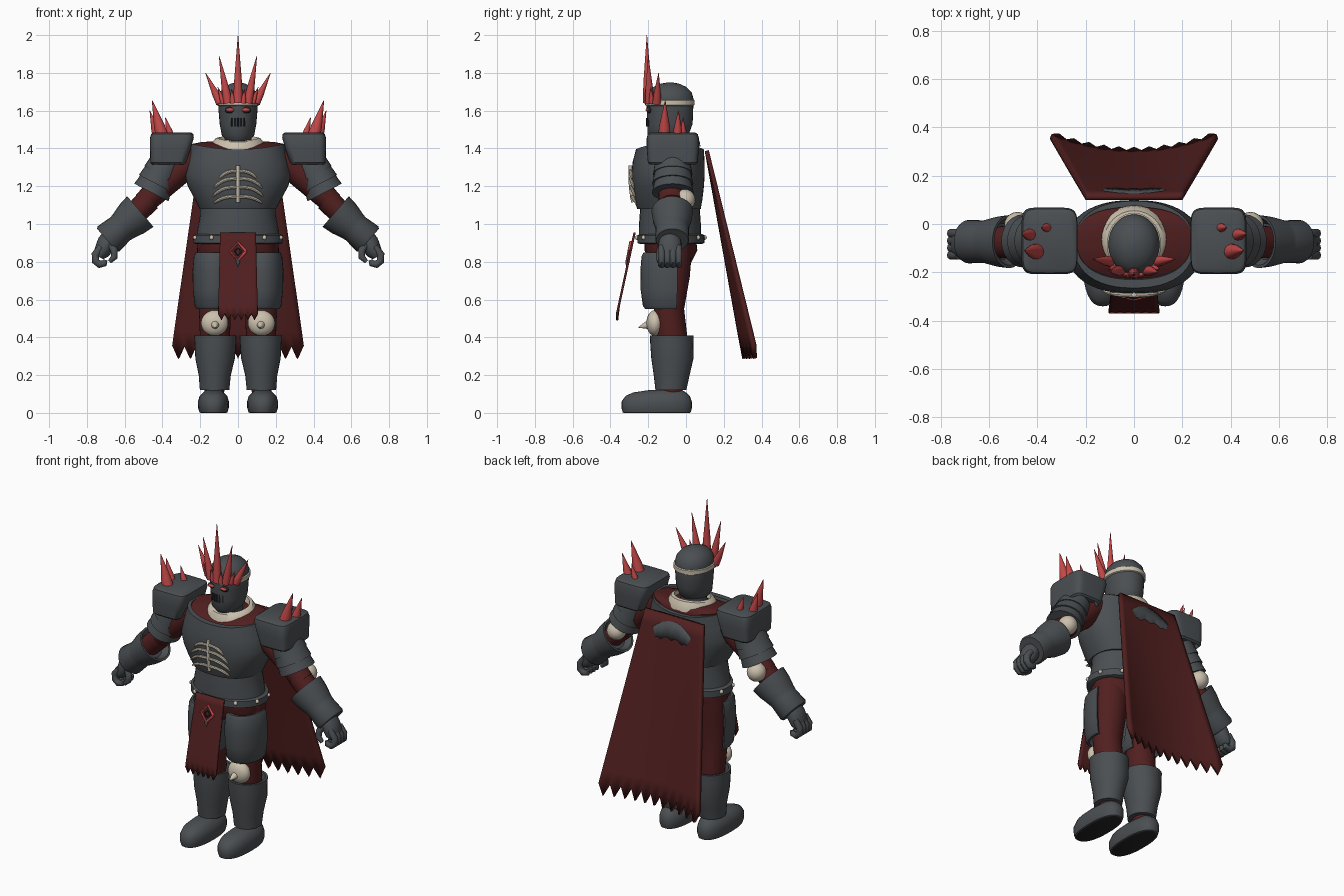
import bpy, bmesh, math
from mathutils import Vector, Matrix

old = bpy.data.objects.get("Cube")
if old:
    bpy.data.objects.remove(old, do_unlink=True)


def material(name, r, g, b):
    m = bpy.data.materials.new(name)
    m.use_nodes = True
    m.diffuse_color = (r, g, b, 1)
    for n in m.node_tree.nodes:
        if n.type == 'BSDF_PRINCIPLED':
            n.inputs["Base Color"].default_value = (r, g, b, 1)
            n.inputs["Roughness"].default_value = 0.7
    return m


STEEL = material("grey steel", .07, .078, .085)
CLOTH = material("dark red cloth", .085, .014, .014)
CRYSTAL = material("red crystal", .55, .065, .065)
BONE = material("pale bone", .60, .53, .42)
DARK = material("near black", .018, .018, .02)
made = []


def finish(name, bm, mat, mirror=False):
    bmesh.ops.recalc_face_normals(bm, faces=bm.faces)
    me = bpy.data.meshes.new(name)
    bm.to_mesh(me)
    bm.free()
    me.materials.append(mat)
    ob = bpy.data.objects.new(name, me)
    bpy.context.collection.objects.link(ob)
    if mirror:
        ob.modifiers.new("mirror", 'MIRROR').use_mirror_merge = False
    made.append(ob)
    return ob


def skin(name, rings, mat, mirror=False):
    """Join a stack of closed rings and cap both ends."""
    bm = bmesh.new()
    vs = [[bm.verts.new(p) for p in ring] for ring in rings]
    n = len(vs[0])
    for a, b in zip(vs, vs[1:]):
        for i in range(n):
            j = (i + 1) % n
            bm.faces.new((a[i], a[j], b[j], b[i]))
    bm.faces.new(vs[0])
    bm.faces.new(vs[-1])
    return finish(name, bm, mat, mirror)


def oval(cx, cy, z, rx, ry, power=2, n=32):
    ring = []
    for i in range(n):
        c, s = math.cos(math.tau * i / n), math.sin(math.tau * i / n)
        ring.append(Vector((cx + math.copysign(abs(c) ** (2 / power), c) * rx,
                            cy + math.copysign(abs(s) ** (2 / power), s) * ry, z)))
    return ring


def loft(name, rows, mat, mirror=False, power=2, n=32):
    """Rows are (x, y, z, radius x, radius y)."""
    return skin(name, [oval(*r, power=power, n=n) for r in rows], mat, mirror)


def tube(name, pts, radii, mat, mirror=False, n=12, axis=None):
    """Round section along a path; radii are numbers or (across, depth)."""
    pts = [Vector(p) for p in pts]
    rings = []
    for k, p in enumerate(pts):
        d = axis or pts[min(k + 1, len(pts) - 1)] - pts[max(k - 1, 0)]
        d = d.normalized()
        ref = Vector((1, 0, 0)) if abs(d.y) > .9 else Vector((0, 1, 0))
        v = (ref - d * ref.dot(d)).normalized()
        u = v.cross(d)
        r = radii[k] if isinstance(radii, (list, tuple)) else radii
        ru, rv = r if isinstance(r, tuple) else (r, r)
        rings.append([p + u * ru * math.cos(math.tau * i / n) + v * rv * math.sin(math.tau * i / n)
                      for i in range(n)])
    return skin(name, rings, mat, mirror)


def limb(name, a, b, rows, mat, n=24):
    """Mirrored straight piece; rows are (fraction along, across, depth)."""
    a, b = Vector(a), Vector(b)
    return tube(name, [a.lerp(b, r[0]) for r in rows], [(r[1], r[2]) for r in rows],
                mat, True, n, b - a)


def spike(name, base, tip, r, mat=CRYSTAL, mirror=True):
    mid = Vector(base).lerp(Vector(tip), .3)
    return tube(name, [base, mid, tip], [r, r * .85, .001], mat, mirror, 14)


def ball(name, c, r, mat, mirror=False):
    bm = bmesh.new()
    bmesh.ops.create_uvsphere(bm, u_segments=20, v_segments=12, radius=1,
                              matrix=Matrix.Translation(c) @ Matrix.Diagonal((*r, 1)))
    return finish(name, bm, mat, mirror)


def sheet(name, f, nu, nv, thick, mat):
    """Cloth from f(u, v, column), u in -1..1 and v in 0..1."""
    bm = bmesh.new()
    g = [[bm.verts.new(f(2 * i / nu - 1, j / nv, i)) for i in range(nu + 1)] for j in range(nv + 1)]
    for j in range(nv):
        for i in range(nu):
            bm.faces.new((g[j][i], g[j][i + 1], g[j + 1][i + 1], g[j + 1][i]))
    ob = finish(name, bm, mat)
    mod = ob.modifiers.new("thickness", 'SOLIDIFY')
    mod.thickness, mod.offset = thick, 0
    return ob


def shape_neckline(ob, side_rise, tilt):
    """Raise the top towards the shoulders and tip it down at the front."""
    for v in ob.data.vertices:
        if v.co.z > 1.38:
            v.co.z += side_rise * v.co.x ** 2 + tilt * (v.co.y + .065)


# Torso: tunic, chest plate, waist plate, belt
tunic = loft("tunic", [(0, -.08, .78, .17, .1), (0, -.08, .86, .21, .14), (0, -.085, .95, .19, .135),
                       (0, -.085, 1.12, .17, .13), (0, -.085, 1.25, .22, .15), (0, -.085, 1.33, .24, .155),
                       (0, -.08, 1.392, .245, .15), (0, -.07, 1.41, .2, .13), (0, -.065, 1.425, .13, .1)],
             CLOTH, power=2.5)
shape_neckline(tunic, .5, .12)
chest = loft("chest_plate", [(0, -.09, 1.12, .18, .14), (0, -.09, 1.08, .19, .155), (0, -.09, 1.08, .203, .168),
                             (0, -.095, 1.13, .228, .182), (0, -.095, 1.2, .266, .19),
                             (0, -.095, 1.26, .282, .194), (0, -.092, 1.33, .268, .19),
                             (0, -.085, 1.395, .248, .18), (0, -.08, 1.395, .236, .15),
                             (0, -.08, 1.35, .22, .14)], STEEL, power=2.3, n=48)
shape_neckline(chest, .5, 0)
loft("waist_plate", [(0, -.085, .9, .225, .165), (0, -.085, .98, .213, .165), (0, -.085, 1.05, .2, .16),
                     (0, -.085, 1.12, .2, .155)], STEEL)
loft("belt", [(0, -.08, .895, .225, .165), (0, -.08, .9, .238, .178), (0, -.08, .94, .238, .178),
              (0, -.08, .947, .222, .165)], STEEL)
for k in range(10):
    t = math.tau * (k + .5) / 10
    ball("belt_stud", (.238 * math.cos(t), -.08 + .178 * math.sin(t), .928), (.012,) * 3, BONE)
collar = loft("neck_collar", [(0, -.065, 1.392, .148, .142), (0, -.065, 1.42, .143, .137),
                              (0, -.065, 1.45, .122, .12), (0, -.065, 1.455, .105, .1),
                              (0, -.065, 1.42, .1, .09)], BONE)
shape_neckline(collar, 0, .13)
loft("neck", [(0, -.075, 1.4, .075, .075), (0, -.08, 1.5, .07, .075)], STEEL)


# Rib ornament on the chest
def chest_front(x, z):
    ry = .196 - .7 * (z - 1.26) ** 2
    return Vector((x, -.099 - ry * (1 - (x / .28) ** 2.3) ** (1 / 2.3), z))


tube("rib_spine", [chest_front(0, 1.115 + .195 * i / 6) for i in range(7)], .01, BONE)
for top, wide, drop in ((1.28, .1, .04), (1.24, .128, .05), (1.195, .134, .05), (1.145, .128, .035)):
    tube("rib_pair", [chest_front(wide * i / 8, top - drop * (i / 8) ** 3) for i in range(9)],
         [.0095] * 7 + [.008, .004], BONE, True, 8)

# Helmet, face and crown
loft("helmet", [(0, -.1, 1.44, .06, .08), (0, -.095, 1.47, .086, .108), (0, -.085, 1.53, .097, .12),
                (0, -.085, 1.6, .103, .123), (0, -.085, 1.66, .106, .125), (0, -.085, 1.695, .098, .116),
                (0, -.085, 1.725, .074, .088), (0, -.085, 1.743, .04, .048), (0, -.085, 1.75, .008, .01)], STEEL)
loft("head_band", [(0, -.085, 1.625, .104, .122), (0, -.085, 1.63, .112, .131), (0, -.085, 1.655, .112, .131),
                   (0, -.085, 1.662, .1, .12)], BONE)
ball("eye_socket", (.041, -.194, 1.603), (.029, .014, .017), DARK, True)
ball("eye", (.041, -.2, 1.604), (.022, .014, .01), CRYSTAL, True)
for k in range(5):
    x = (k - 2) * .017
    y = -.086 - .121 * math.sqrt(1 - (x / .098) ** 2)
    tube("visor_slot", [(x, y + .001, 1.515), (x, y, 1.562)], (.005, .004), DARK, n=4)
spike("crown_spike_centre", (0, -.204, 1.64), (0, -.207, 2.0), .025, mirror=False)
spike("crown_spike_inner", (.052, -.192, 1.64), (.1, -.2, 1.89), .024)
spike("crown_spike_outer", (.094, -.155, 1.64), (.172, -.145, 1.8), .023)
spike("crown_spike_small", (.027, -.208, 1.64), (.035, -.215, 1.715), .015)
spike("crown_spike_low", (.077, -.181, 1.64), (.107, -.187, 1.725), .015)

# Shoulders with spikes and overlapping arm plates
loft("shoulder_pad", [(.37, -.07, 1.34, .075, .11), (.37, -.07, 1.315, .085, .122), (.369, -.07, 1.325, .095, .132),
                      (.358, -.07, 1.4, .108, .138), (.35, -.07, 1.455, .116, .138),
                      (.348, -.07, 1.476, .112, .132), (.348, -.07, 1.485, .098, .118)], STEEL, True, 6, 48)
spike("shoulder_spike_large", (.4, -.115, 1.46), (.455, -.11, 1.655), .034)
spike("shoulder_spike_medium", (.425, -.045, 1.46), (.467, -.04, 1.6), .026)
spike("shoulder_spike_small", (.355, -.015, 1.46), (.385, -.015, 1.565), .02)
limb("upper_arm", (.22, -.075, 1.37), (.5, -.075, 1.11),
     [(0, .066, .078), (.3, .077, .088), (.7, .068, .075), (1, .06, .065)], CLOTH)
for t0, t1, r in ((.1, .5, .097), (.42, .76, .101), (.68, 1, .102)):
    limb("arm_plate", (.36, -.07, 1.36), (.459, -.07, 1.167),
         [(t0, r * .75, r * .8), (t0 + .03, r * .9, r * .95), (t1, r, r * 1.08), (t1, r * .85, r)], STEEL)

# Elbows, forearms, gauntlets and hands
ball("elbow_guard", (.482, -.006, 1.128), (.056, .056, .056), BONE, True)
limb("forearm", (.47, -.075, 1.13), (.66, -.075, .94), [(0, .065, .07), (1, .055, .06)], CLOTH)
limb("gauntlet", (.517, -.073, 1.066), (.694, -.073, .914),
     [(.15, .07, .075), (0, .095, .098), (0, .107, .11), (.25, .1, .104), (.5, .084, .092),
      (.6, .08, .088), (.95, .088, .09), (1, .08, .085), (1, .055, .06)], STEEL)
limb("palm", (.672, -.085, .94), (.735, -.085, .825),
     [(0, .045, .05), (.35, .052, .06), (.8, .042, .062), (1, .024, .048)], STEEL)
for k in range(4):
    y = -.129 + .03 * k
    tube("finger", [(.725, y, .88), (.756, y, .838), (.754, y, .803), (.733, y, .786), (.707, y, .792), (.702, y, .81)],
         [.018, .02, .02, .02, .018, .011], STEEL, True, 10)
tube("thumb", [(.68, -.12, .9), (.655, -.138, .86), (.655, -.143, .825), (.68, -.143, .8)],
     [.02, .02, .018, .011], STEEL, True, 10)

# Legs: trousers, thigh plates, knees, greaves, boots
loft("trouser_leg", [(.125, -.08, .08, .05, .06), (.125, -.075, .3, .065, .07), (.122, -.075, .42, .08, .08),
                     (.122, -.09, .55, .085, .08), (.12, -.075, .72, .1, .095), (.115, -.065, .9, .1, .1)],
     CLOTH, True)
rings = []
for z, rx, ry in ((.55, .092, .125), (.565, .103, .138), (.65, .113, .15), (.75, .115, .152),
                  (.83, .108, .145), (.848, .098, .135)):
    arc = [math.pi - .3 + (math.pi + .6) * i / 16 for i in range(17)]
    rings.append([Vector((.126 + rx * k * math.cos(t), -.09 + ry * k * math.sin(t), z))
                  for k, path in ((1, arc), (.88, arc[::-1])) for t in path])
skin("thigh_plate", rings, STEEL, True)
ball("knee_guard", (.124, -.165, .475), (.072, .045, .068), BONE, True)
spike("knee_spike", (.122, -.195, .468), (.116, -.253, .452), .022, BONE)
loft("greave", [(.124, -.08, .12, .065, .07), (.124, -.08, .122, .078, .082), (.123, -.076, .2, .085, .095),
                (.121, -.072, .29, .105, .112), (.12, -.075, .36, .109, .114), (.12, -.075, .41, .112, .116),
                (.12, -.075, .41, .098, .102), (.12, -.075, .37, .09, .095)], STEEL, True)
boot = loft("boot", [(.13, -.155, 0, .068, .174), (.13, -.155, .003, .074, .18), (.13, -.155, .025, .081, .186),
                     (.13, -.155, .06, .082, .186), (.13, -.15, .09, .073, .17), (.13, -.14, .108, .055, .14),
                     (.128, -.11, .12, .04, .09)], STEEL, True, 2.4)
boot.data.materials.append(DARK)
for p in boot.data.polygons:
    p.material_index = int(p.normal.z < -.9 and p.center.z < .001)


# Ragged cape with a badge, and the front cloth with a diamond
def cape_point(u, v, i):
    tooth = i % 2 if v > .99 else 0
    return Vector(((.2 + .145 * v) * u, .11 + .185 * v + .068 * v * u * u + .014 * tooth,
                   1.388 - 1.03 * v - .07 * tooth))


def badge_point(u, v, i):
    z = 1.36 - .095 * u * u - v * .095 * (1 - .6 * u * u) - .015 * (i % 3 == 1) * v
    return Vector((.165 * u, .1205 + .185 * (1.388 - z) / 1.03, z))


def front_cloth_point(u, v, i):
    z = .955 - .43 * v - (.035 * (i % 2) if v > .99 else 0)
    return Vector(((.095 + .01 * v) * u, -.272 - .093 * v, z))


sheet("cape", cape_point, 22, 14, .022, CLOTH)
sheet("cape_badge", badge_point, 14, 2, .006, STEEL)
sheet("front_cloth", front_cloth_point, 12, 10, .012, CLOTH)
for size, r, mat in ((.042, .008, CRYSTAL), (.018, .005, DARK)):
    corners = [(math.cos(t), math.sin(t)) for t in (math.pi / 2 * k for k in range(5))]
    tube("diamond", [(size * c, -.302 + .22 * size * s, .855 + size * s * 1.15) for c, s in corners],
         r, mat, n=12)
spike("diamond_drop", (0, -.308, .805), (0, -.317, .775), .012, STEEL, False)

# Smooth shading with sharp plate edges
bpy.ops.object.select_all(action='DESELECT')
for ob in made:
    ob.select_set(True)
bpy.context.view_layer.objects.active = made[0]
bpy.ops.object.shade_smooth_by_angle(angle=math.radians(40))
